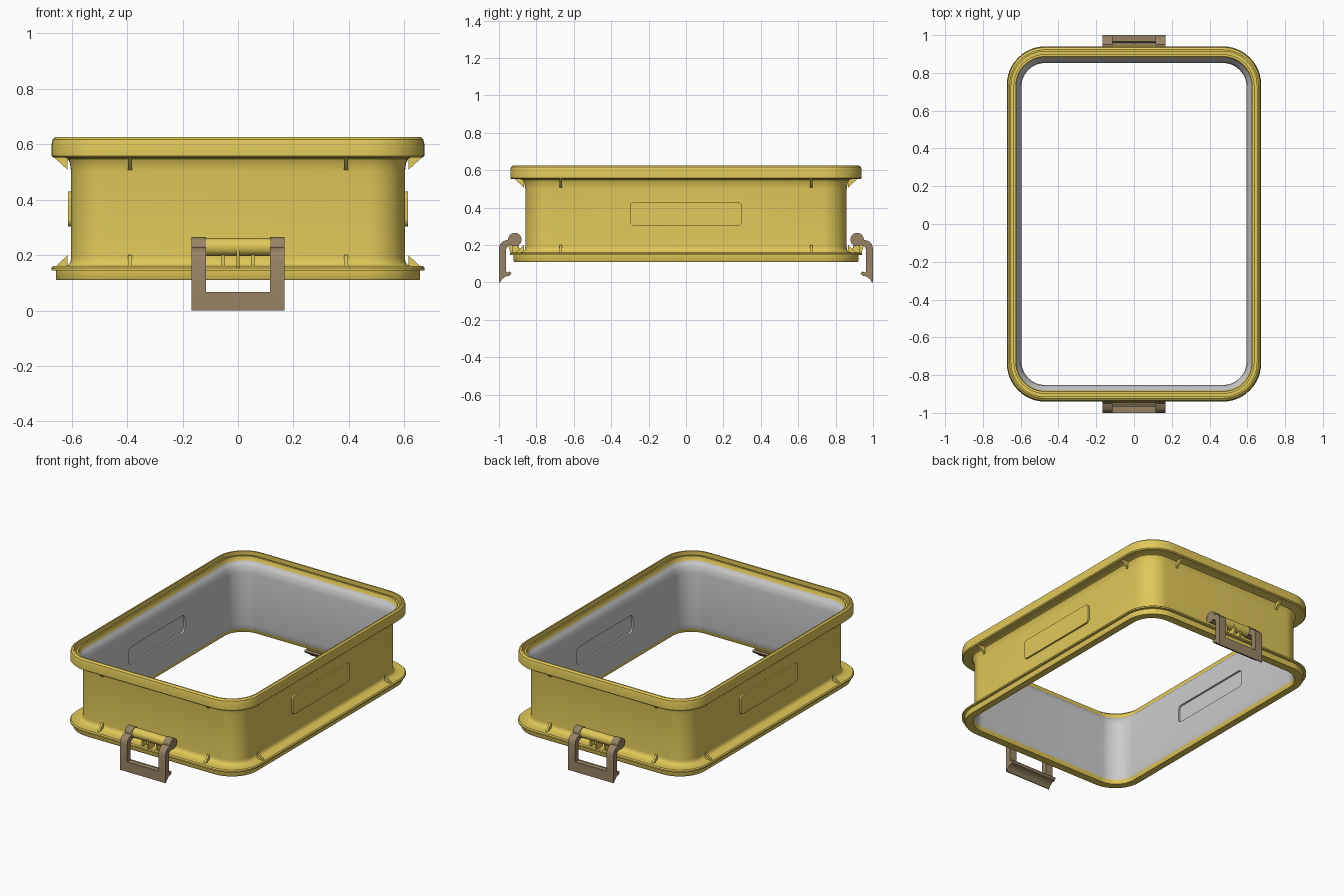
import bpy, bmesh
from math import sin, cos, pi
from mathutils import Matrix, Vector

if "Cube" in bpy.data.objects:
    bpy.data.objects.remove(bpy.data.objects["Cube"])

HX, HY, R = 0.60, 0.857, 0.13


def material(name, col):
    m = bpy.data.materials.new(name)
    m.diffuse_color = (*col, 1)
    m.use_nodes = True
    m.node_tree.nodes["Principled BSDF"].inputs["Base Color"].default_value = m.diffuse_color
    return m


YELLOW = material("yellow_plastic", (0.75, 0.58, 0.10))
BROWN = material("brown_clip", (0.31, 0.23, 0.13))
GREY = material("grey_inside", (0.6, 0.6, 0.6))


def finish(bm, name, mats, smooth=True):
    bmesh.ops.recalc_face_normals(bm, faces=bm.faces)
    me = bpy.data.meshes.new(name)
    bm.to_mesh(me)
    bm.free()
    ob = bpy.data.objects.new(name, me)
    bpy.context.collection.objects.link(ob)
    for m in mats:
        me.materials.append(m)
    if smooth:
        shade(ob)
    return ob


def shade(ob):
    bpy.ops.object.select_all(action='DESELECT')
    ob.select_set(True)
    bpy.context.view_layer.objects.active = ob
    bpy.ops.object.shade_smooth_by_angle(angle=0.6)


def rounded_rect(hx, hy, r, n):
    pts = []
    for q, (sx, sy) in enumerate([(1, 1), (-1, 1), (-1, -1), (1, -1)]):
        for i in range(n + 1):
            a = (q + i / n) * pi / 2
            pts.append((sx * (hx - r) + r * cos(a), sy * (hy - r) + r * sin(a)))
    return pts


def extrude(name, pts, a, b, turn, mat):
    """Outline of (outward, z) points extruded from a to b along one side."""
    bm = bmesh.new()
    lo, hi = ([bm.verts.new((t, -u, z)) for u, z in pts] for t in (a, b))
    bm.faces.new(lo)
    bm.faces.new(hi[::-1])
    n = len(pts)
    for i in range(n):
        j = (i + 1) % n
        bm.faces.new((lo[i], hi[i], hi[j], lo[j]))
    bm.transform(Matrix.Rotation(turn * pi / 2, 4, 'Z'))
    return finish(bm, name, [mat])


def disc(cu, cz, r, n=24):
    return [(cu + r * cos(2 * pi * i / n), cz + r * sin(2 * pi * i / n)) for i in range(n)]


# Frame wall with top channel and bottom flange: one section swept round
section = [(.073, .145), (.073, .154), (.067, .16), (.03, .158), (.012, .164), (.004, .174),
           (.002, .19), (.002, .50), (.006, .53), (.014, .547), (.025, .552), (.066, .552),
           (.072, .558), (.072, .60), (.068, .617), (.058, .626), (.050, .626), (.050, .585),
           (.037, .585), (.037, .606), (.026, .606), (.022, .578), (.012, .566), (.0, .545),
           (-.004, .51), (-.004, .17), (.002, .135), (.010, .11), (.054, .11), (.057, .115),
           (.057, .145)]
bm = bmesh.new()
rings = [[bm.verts.new((x, y, z)) for x, y in rounded_rect(HX + d, HY + 1.14 * d, R + d, 12)]
         for d, z in section]
for k, ring in enumerate(rings):
    nxt = rings[(k + 1) % len(rings)]
    for i in range(len(ring)):
        j = (i + 1) % len(ring)
        f = bm.faces.new((ring[i], ring[j], nxt[j], nxt[i]))
        f.material_index = 1 if 21 <= k <= 25 else 0
frame = finish(bm, "frame", [YELLOW, GREY], smooth=False)


# Side grips: raised outside, hollow inside
def grip_block(name, side, x0, x1, inset, index):
    bm = bmesh.new()
    pts = rounded_rect(.30 - inset, .063 - inset, .025, 5)
    a, b = ([bm.verts.new((side * x, y, .366 + z)) for y, z in pts] for x in (x0, x1))
    bm.faces.new(a)
    bm.faces.new(b[::-1])
    for i in range(len(pts)):
        j = (i + 1) % len(pts)
        bm.faces.new((a[i], b[i], b[j], a[j]))
    for f in bm.faces:
        f.material_index = index
    return finish(bm, name, [YELLOW, GREY], smooth=False)


bpy.context.view_layer.objects.active = frame
for side in (-1, 1):
    for op, dims in (('UNION', (.599, .613, 0, 0)), ('DIFFERENCE', (.58, .608, .006, 1))):
        block = grip_block("grip_cutter", side, *dims)
        block.hide_render = True
        mod = frame.modifiers.new("grip", 'BOOLEAN')
        mod.operation, mod.object, mod.solver = op, block, 'EXACT'
        bpy.ops.object.modifier_apply(modifier=mod.name)
        bpy.data.objects.remove(block)
shade(frame)

# Triangular gussets under the rim and above the flange, two per side
for turn in range(4):
    u = .866 if turn % 2 == 0 else .614
    off = .39 if turn % 2 == 0 else .67
    for t in (-off, off):
        extrude("rim_gusset", [(u, .555), (u + .053, .555), (u, .507)], t - .007, t + .007, turn, YELLOW)
        extrude("flange_gusset", [(u, .155), (u + .048, .155), (u, .20)], t - .007, t + .007, turn, YELLOW)

# Hinged clips on both ends
leg = [(1, .06), (1, .18), (.994, .203), (.978, .22), (.95, .228), (.915, .24), (.915, .205),
       (.945, .197), (.957, .19), (.962, .175), (.962, .06)]
hook = [(1, 0), (1, .066), (.965, .066), (.957, .052), (.942, .058), (.933, .05), (.942, .036),
        (.966, .031), (.984, .016), (.994, 0)]
for turn in (0, 2):
    extrude("clip_hook_bar", hook, -.167, .167, turn, BROWN)
    for s in (-1, 1):
        a, b = sorted((s * .115, s * .167))
        extrude("clip_leg", leg, a, b, turn, BROWN)
        extrude("clip_knuckle", disc(.915, .229, .036), a, b, turn, BROWN)
        extrude("hinge_side_rib", [(.88, .155), (.93, .155), (.93, .21), (.905, .21)],
                s * .053 - .006, s * .053 + .006, turn, YELLOW)
    extrude("hinge_pin", disc(.915, .229, .032), -.115, .115, turn, YELLOW)
    extrude("hinge_middle_rib", [(.88, .155), (.938, .155), (.95, .195), (.95, .22), (.905, .22)],
            -.006, .006, turn, YELLOW)
